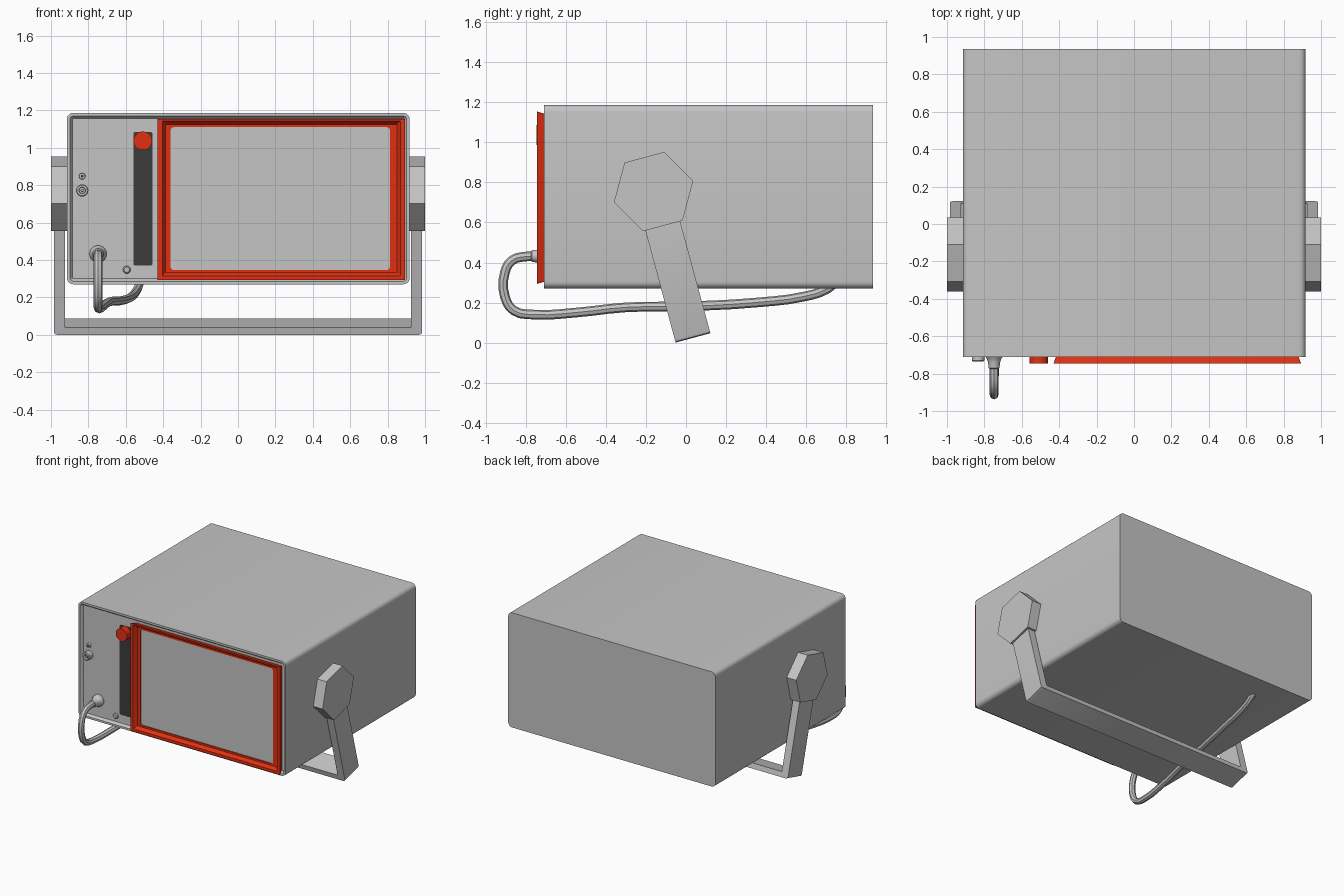
import bpy, bmesh, math

if "Cube" in bpy.data.objects:
    bpy.data.objects.remove(bpy.data.objects["Cube"])


def material(name, rgb):
    m = bpy.data.materials.new(name)
    m.diffuse_color = (*rgb, 1)
    m.use_nodes = True
    m.node_tree.nodes["Principled BSDF"].inputs["Base Color"].default_value = m.diffuse_color
    return m


GREY = material("light grey", (0.56, 0.56, 0.56))
RED = material("orange red", (0.75, 0.03, 0.006))
DARK = material("dark grey", (0.045, 0.045, 0.045))


def finish(ob, mat):
    ob.data.materials.append(mat)
    bpy.ops.object.select_all(action='DESELECT')
    ob.select_set(True)
    bpy.context.view_layer.objects.active = ob
    if ob.type == 'CURVE':
        bpy.ops.object.convert(target='MESH')
    bpy.ops.object.shade_smooth_by_angle(angle=math.radians(32))
    return ob


def loft(name, loops, mat, ring=False):
    """Bridge matching loops of 3D points; cap the ends or join last to first."""
    bm = bmesh.new()
    vs = [[bm.verts.new(p) for p in lp] for lp in loops]
    n = len(vs[0])
    for a, b in zip(vs, vs[1:] + ([vs[0]] if ring else [])):
        for i in range(n):
            j = (i + 1) % n
            bm.faces.new((a[i], a[j], b[j], b[i]))
    if not ring:
        bm.faces.new(vs[0])
        bm.faces.new(vs[-1])
    bmesh.ops.recalc_face_normals(bm, faces=bm.faces)
    me = bpy.data.meshes.new(name)
    bm.to_mesh(me)
    bm.free()
    ob = bpy.data.objects.new(name, me)
    bpy.context.collection.objects.link(ob)
    return finish(ob, mat)


def rect(y, x0, x1, z0, z1, r, seg=5):
    """Rounded rectangle facing the front."""
    pts = []
    for k, (cx, cz) in enumerate(((x1 - r, z1 - r), (x0 + r, z1 - r),
                                  (x0 + r, z0 + r), (x1 - r, z0 + r))):
        for i in range(seg + 1):
            a = math.pi / 2 * (k + i / seg)
            pts.append((cx + r * math.cos(a), y, cz + r * math.sin(a)))
    return pts


def turned(name, x, z, profile, mat, n=20):
    """Turned part on the front panel; profile is (radius, y) pairs."""
    return loft(name, [[(x + r * math.cos(math.tau * i / n), y,
                         z + r * math.sin(math.tau * i / n)) for i in range(n)]
                       for r, y in profile], mat)


P = -0.69   # front panel plane

# Case with rounded long edges and a recessed front panel
def case_loop(y, d, r):
    return rect(y, -0.915 + d, 0.918 - d, 0.27 + d, 1.187 - d, r)

loft("case", [case_loop(0.935, 0, 0.035), case_loop(-0.71, 0, 0.035),
              case_loop(-0.71, 0.016, 0.02), case_loop(P, 0.03, 0.008)], GREY)

# Flared screen surround and screen
loft("screen_frame", [
    rect(P, -0.41, 0.872, 0.31, 1.138, 0.003),
    rect(-0.745, -0.43, 0.893, 0.293, 1.155, 0.003),
    rect(-0.745, -0.405, 0.868, 0.315, 1.143, 0.003),
    rect(-0.718, -0.387, 0.85, 0.333, 1.125, 0.003),
    rect(-0.718, -0.36, 0.812, 0.347, 1.11, 0.016),
    rect(P, -0.36, 0.812, 0.347, 1.11, 0.016)], RED, ring=True)
loft("screen", [rect(P + 0.002, -0.37, 0.82, 0.34, 1.118, 0.016),
                rect(-0.71, -0.37, 0.82, 0.34, 1.118, 0.016)], GREY)

# Dark strip with its red knob
loft("dark_strip", [rect(P + 0.002, -0.56, -0.457, 0.37, 1.085, 0.012),
                    rect(P - 0.006, -0.56, -0.457, 0.37, 1.085, 0.012)], DARK)
turned("red_knob", -0.509, 1.037, [(0.05, P + 0.002), (0.05, -0.746)], RED, 24)

# Small sockets and button
turned("socket", -0.833, 0.772, [(0.033, P + 0.002), (0.033, -0.73), (0.028, -0.735),
                                 (0.018, -0.735), (0.016, -0.715), (0.008, -0.715),
                                 (0.007, -0.73)], GREY)
turned("small_socket", -0.833, 0.848, [(0.018, P + 0.002), (0.016, -0.705),
                                       (0.01, -0.705)], GREY, 12)
turned("small_socket_hole", -0.833, 0.848, [(0.008, P), (0.008, -0.707)], DARK, 12)
turned("button", -0.595, 0.348, [(0.021, P + 0.002), (0.02, -0.702), (0.014, -0.708)], GREY)

# Cable boot and cable running beneath the case
turned("cable_boot", -0.748, 0.432, [(0.046, P + 0.002), (0.046, -0.71), (0.038, -0.722),
                                     (0.032, -0.74), (0.029, -0.77), (0.022, -0.775)], GREY)
path = [(-0.748, -0.70, 0.43), (-0.748, -0.80, 0.43), (-0.748, -0.87, 0.41),
        (-0.748, -0.905, 0.35), (-0.748, -0.905, 0.23), (-0.748, -0.86, 0.16),
        (-0.745, -0.76, 0.14), (-0.725, -0.55, 0.15), (-0.69, -0.30, 0.176),
        (-0.63, 0.02, 0.182), (-0.575, 0.35, 0.20), (-0.545, 0.60, 0.232),
        (-0.53, 0.70, 0.265), (-0.527, 0.74, 0.295)]
cu = bpy.data.curves.new("cable", 'CURVE')
cu.dimensions = '3D'
cu.bevel_depth = 0.024
cu.bevel_resolution = 2
cu.resolution_u = 3
sp = cu.splines.new('BEZIER')
sp.bezier_points.add(len(path) - 1)
for bp, p in zip(sp.bezier_points, path):
    bp.co = p
    bp.handle_left_type = bp.handle_right_type = 'AUTO'
cable = bpy.data.objects.new("cable", cu)
bpy.context.collection.objects.link(cable)
finish(cable, GREY)

# Tilted carrying handle: U-shaped bar with a hexagonal hub on each side
def tilt(ob):
    ob.location = (0, 0.035, 0.0235)
    ob.rotation_euler = (math.radians(15.1), 0, 0)

half = [(0.925, 0.60), (0.985, 0.60), (0.985, 0.018), (0.98, 0.005), (0.967, 0)]
inner = (0.925, 0.041)
u_shape = [inner] + half + [(-x, z) for x, z in reversed(half)] + [(-inner[0], inner[1])]
tilt(loft("handle", [[(x, y, z) for x, z in u_shape] for y in (-0.09, 0.09)], GREY))
for side, s in (("left", -1), ("right", 1)):
    tilt(loft(side + "_handle_hub",
              [[(s * x, 0.205 * math.cos(math.tau * i / 6),
                 0.757 + 0.205 * math.sin(math.tau * i / 6)) for i in range(6)]
               for x in (0.91, 1.0)], GREY))
